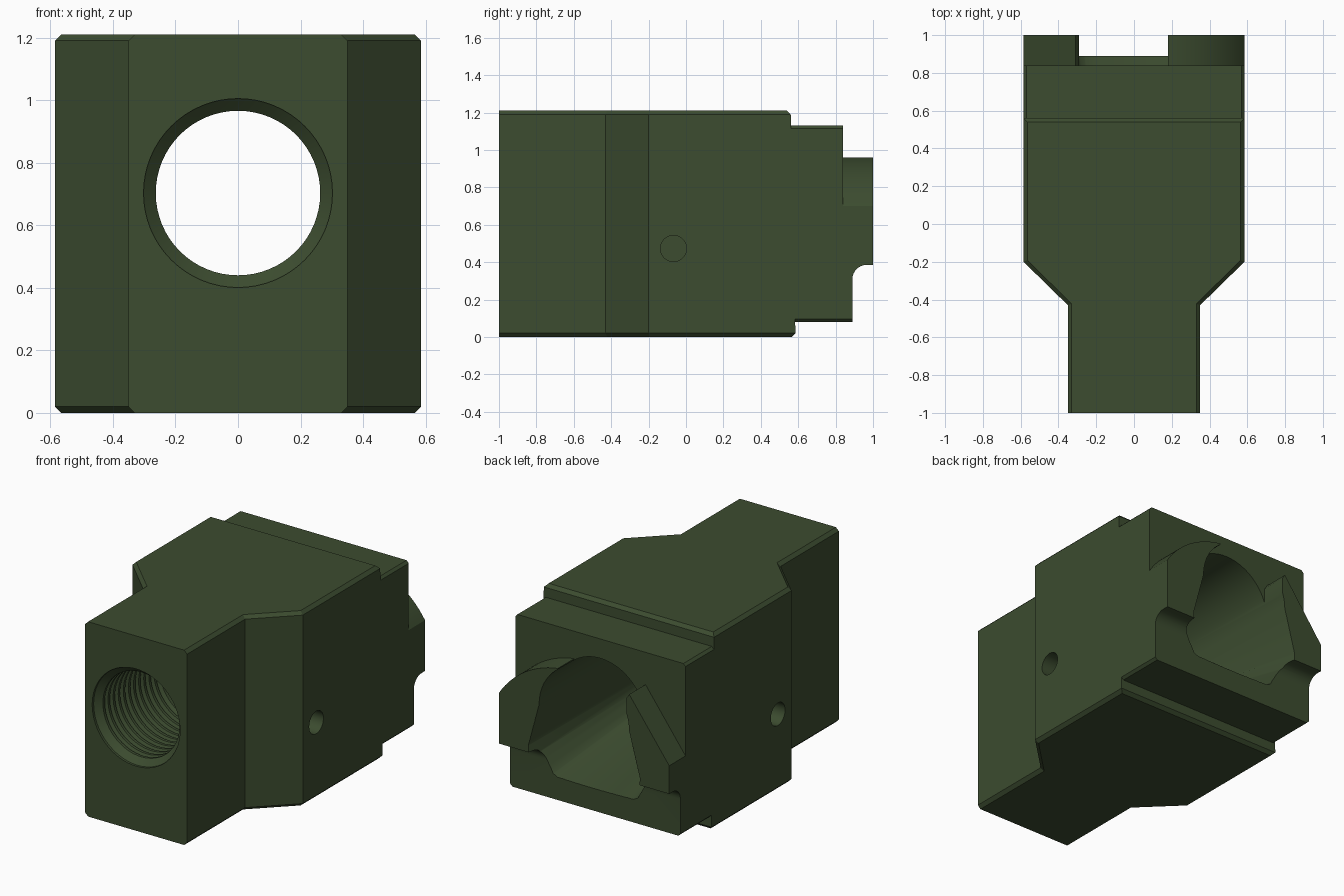
import bpy, bmesh, math
from mathutils import Vector

if "Cube" in bpy.data.objects:
    bpy.data.objects.remove(bpy.data.objects["Cube"])

green = bpy.data.materials.new("dark olive green")
green.diffuse_color = (0.045, 0.072, 0.029, 1)
green.use_nodes = True
green.node_tree.nodes["Principled BSDF"].inputs["Base Color"].default_value = green.diffuse_color
ZC = 0.703  # bore axis height


def loft(name, rings, closed=False):
    """Skin rings of equal length; cap both ends unless closed."""
    bm = bmesh.new()
    vs = [[bm.verts.new(p) for p in r] for r in rings]
    n = len(vs[0])
    for a, b in zip(vs, vs[1:]):
        for i in range(n):
            j = (i + 1) % n
            bm.faces.new((a[i], a[j], b[j], b[i]))
    bm.faces.new(vs[0])
    bm.faces.new(vs[-1])
    bmesh.ops.recalc_face_normals(bm, faces=bm.faces)
    me = bpy.data.meshes.new(name)
    bm.to_mesh(me)
    bm.free()
    me.materials.append(green)
    ob = bpy.data.objects.new(name, me)
    bpy.context.collection.objects.link(ob)
    return ob


def prism_y(name, pts, y0, y1):
    return loft(name, [[(x, y, z) for x, z in pts] for y in (y0, y1)])


def prism_x(name, pts, x0, x1):
    return loft(name, [[(x, y, z) for y, z in pts] for x in (x0, x1)])


def combine(ob, tool, op):
    """Apply a boolean and remove the tool."""
    tool.hide_render = True
    m = ob.modifiers.new(op, 'BOOLEAN')
    m.operation, m.object, m.solver = op, tool, 'EXACT'
    bpy.context.view_layer.objects.active = ob
    bpy.ops.object.modifier_apply(modifier=m.name)
    bpy.data.objects.remove(tool)


def arc(cx, cz, r, a0, a1, n):
    return [(cx + r * math.cos(math.radians(a0 + (a1 - a0) * i / n)),
             cz + r * math.sin(math.radians(a0 + (a1 - a0) * i / n))) for i in range(n + 1)]


# Main block: flared plan outline with chamfered top and bottom edges
def layer(z, inset, rear):
    s = inset * 0.4
    side = [(0.35 - inset, -1), (0.35 - inset, -0.43 + s),
            (0.585 - inset, -0.2 + s), (0.585 - inset, rear - inset)]
    return [(x, y, z) for x, y in side] + [(-x, y, z) for x, y in reversed(side)]


block = loft("receiver_block", [layer(0, 0.02, 0.585), layer(0.02, 0, 0.585),
                                layer(1.19, 0, 0.56), layer(1.21, 0.02, 0.56)])

# Stepped rear section
W, C = 0.585, 0.015
rear = prism_y("rear_step", [(-W + C, 0.08), (W - C, 0.08), (W, 0.08 + C), (W, 1.13 - C),
                             (W - C, 1.13), (-W + C, 1.13), (-W, 1.13 - C), (-W, 0.08 + C)],
               0.45, 0.84)
combine(block, rear, 'UNION')

# Rear lugs and lower lip: rounded shoulder on one side, ramp on the other
a0 = math.degrees(math.atan2(0.31, 0.485))
a1 = math.degrees(math.atan2(0.57, 0.08))
outline = ([(-W + C, 0.08), (W - C, 0.08), (W, 0.08 + C)]
           + arc(0.1, 0.39, 0.5756, a0, a1, 14)
           + [(0.18, 0.75), (-0.29, 0.75), (-0.29, 0.90), (-0.31, 0.93),
              (-W, 0.56), (-W, 0.08 + C)])
lugs = prism_y("rear_lugs", outline, 0.7, 1.0)
relief = prism_x("lug_relief", [(0.89, 0), (0.89, 0.31)] + arc(0.965, 0.31, 0.075, 180, 90, 8)[1:]
                 + [(1.2, 0.385), (1.2, 0)], -1, 1)
combine(lugs, relief, 'DIFFERENCE')
combine(block, lugs, 'UNION')


# Rear cavity: keyhole opening narrowing to a round bore, with a sloping floor
def subdivide(a, b, n):
    a, b = Vector(a), Vector(b)
    return [a.lerp(b, i / n) for i in range(1, n + 1)]


half = (subdivide((-0.31, 0), (-0.39, -0.28), 5) + subdivide((-0.39, -0.28), (-0.385, -0.36), 1)
        + subdivide((-0.385, -0.36), (-0.31, -0.50), 3)
        + subdivide((-0.31, -0.50), (-0.28, -0.515), 1))
floor = subdivide((-0.28, -0.515), (0.28, -0.515), 10)[:-1]
big = ([Vector(p) for p in arc(0, 0, 0.31, 0, 180, 32)] + half + floor
       + [Vector((-p.x, p.y)) for p in reversed(half)])
small = [p.normalized() * 0.29 for p in big]
cavity = loft("rear_cavity", [[(p.x, y, ZC + p.y) for p in s]
                              for s, y in ((small, -0.15), (big, 1.05))])
combine(block, cavity, 'DIFFERENCE')

# Threaded front bore: lathe of a saw-tooth profile
profile = [(-1.05, 0.302), (-0.985, 0.302), (-0.965, 0.280)]
for i in range(11):
    y = -0.95 + i * 0.05
    profile += [(y, 0.263), (y + 0.018, 0.263), (y + 0.027, 0.288), (y + 0.036, 0.288)]
profile += [(-0.395, 0.263), (-0.34, 0.263), (-0.33, 0.283), (-0.1, 0.283)]
bore = loft("threaded_bore", [[(x, y, ZC + z) for x, z in arc(0, 0, r, 0, 360, 64)[:-1]]
                              for y, r in profile])
combine(block, bore, 'DIFFERENCE')

# Blind pin holes in both sides
for s in (-1, 1):
    hole = prism_x("pin_hole", arc(-0.067, 0.473, 0.07, 0, 360, 32)[:-1], s * 0.36, s * 0.7)
    combine(block, hole, 'DIFFERENCE')

block.select_set(True)
bpy.context.view_layer.objects.active = block
bpy.ops.object.shade_smooth_by_angle(angle=math.radians(25))
